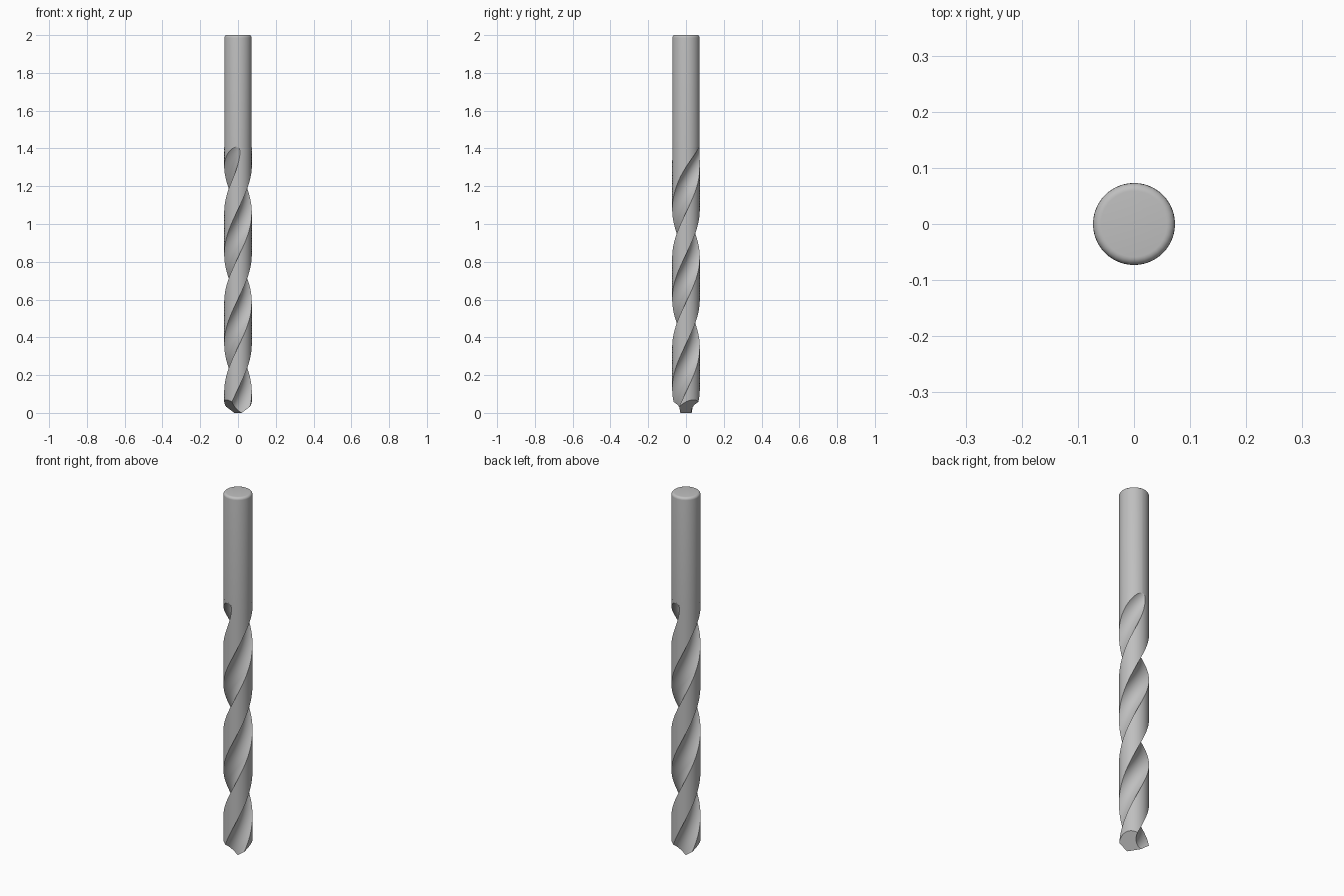
import bpy, bmesh
from math import pi, sin, cos, acos, atan2, radians, sqrt
from mathutils import Vector

cube = bpy.data.objects.get("Cube")
if cube:
    bpy.data.objects.remove(cube, do_unlink=True)

R = 0.073            # drill radius
PITCH = 0.95         # height of one full twist
WEB = 0.028          # half thickness of the core
CUT_R = 0.081        # radius of the flute groove
RUN_START, RUN_END = 1.22, 1.41
STEPS = 16           # points along each flute and each land

steel = bpy.data.materials.new("steel grey")
steel.use_nodes = True
grey = (0.52, 0.52, 0.52, 1)
steel.diffuse_color = grey
steel.node_tree.nodes["Principled BSDF"].inputs["Base Color"].default_value = grey


def section(z):
    """Two-fluted cross-section at height z, as (x, y) points."""
    t = min(max((z - RUN_START) / (RUN_END - RUN_START), 0), 1)
    near = WEB + (R - WEB) * 0.9999 * t * t
    d = near + CUT_R
    # half angle of the groove mouth, and of the arc seen from the groove centre
    mouth = acos((R * R + d * d - CUT_R ** 2) / (2 * R * d))
    arc = atan2(R * sin(mouth), d - R * cos(mouth))
    half = []
    for i in range(STEPS):
        a = -arc + 2 * arc * i / STEPS
        half.append(Vector((d - CUT_R * cos(a), CUT_R * sin(a))))
    for i in range(STEPS):
        a = mouth + (pi - 2 * mouth) * i / STEPS
        half.append(Vector((R * cos(a), R * sin(a))))
    twist = 2 * pi * min(z, RUN_END) / PITCH - pi / 2
    c, s = cos(twist), sin(twist)
    ring = half + [-p for p in half]
    return [(p.x * c - p.y * s, p.x * s + p.y * c) for p in ring]


# Twisted body and plain shank, lofted ring by ring
bm = bmesh.new()
levels = [(-0.03 + i * (RUN_END + 0.03) / 144, 1.0) for i in range(145)]
bevel = 0.014
for i in range(7):
    a = pi / 2 * i / 6
    levels.append((2 - bevel + bevel * sin(a), 1 - bevel / R * (1 - cos(a))))
rings = [[bm.verts.new((x * k, y * k, z)) for x, y in section(z)] for z, k in levels]
for low, high in zip(rings, rings[1:]):
    n = len(low)
    for i in range(n):
        j = (i + 1) % n
        bm.faces.new((low[i], low[j], high[j], high[i]))
bm.faces.new(rings[-1])
bm.faces.new(rings[0][::-1])

# Ground point: two sloping facets with heel relief meeting in a chisel edge
for side in (1, -1):
    geom = bm.verts[:] + bm.edges[:] + bm.faces[:]
    bmesh.ops.bisect_plane(bm, geom=geom, dist=1e-6, plane_co=(0, 0, 0),
                           plane_no=(side * 0.8, side * 0.5, -1), clear_outer=True)
    rim = [e for e in bm.edges if e.is_boundary]
    bmesh.ops.holes_fill(bm, edges=rim, sides=0)
bmesh.ops.recalc_face_normals(bm, faces=bm.faces[:])

mesh = bpy.data.meshes.new("drill_bit")
bm.to_mesh(mesh)
bm.free()
mesh.materials.append(steel)
drill = bpy.data.objects.new("drill_bit", mesh)
bpy.context.collection.objects.link(drill)

# Smooth shading with crisp flute edges and point
bpy.ops.object.select_all(action='DESELECT')
drill.select_set(True)
bpy.context.view_layer.objects.active = drill
bpy.ops.object.shade_smooth_by_angle(angle=radians(30))
